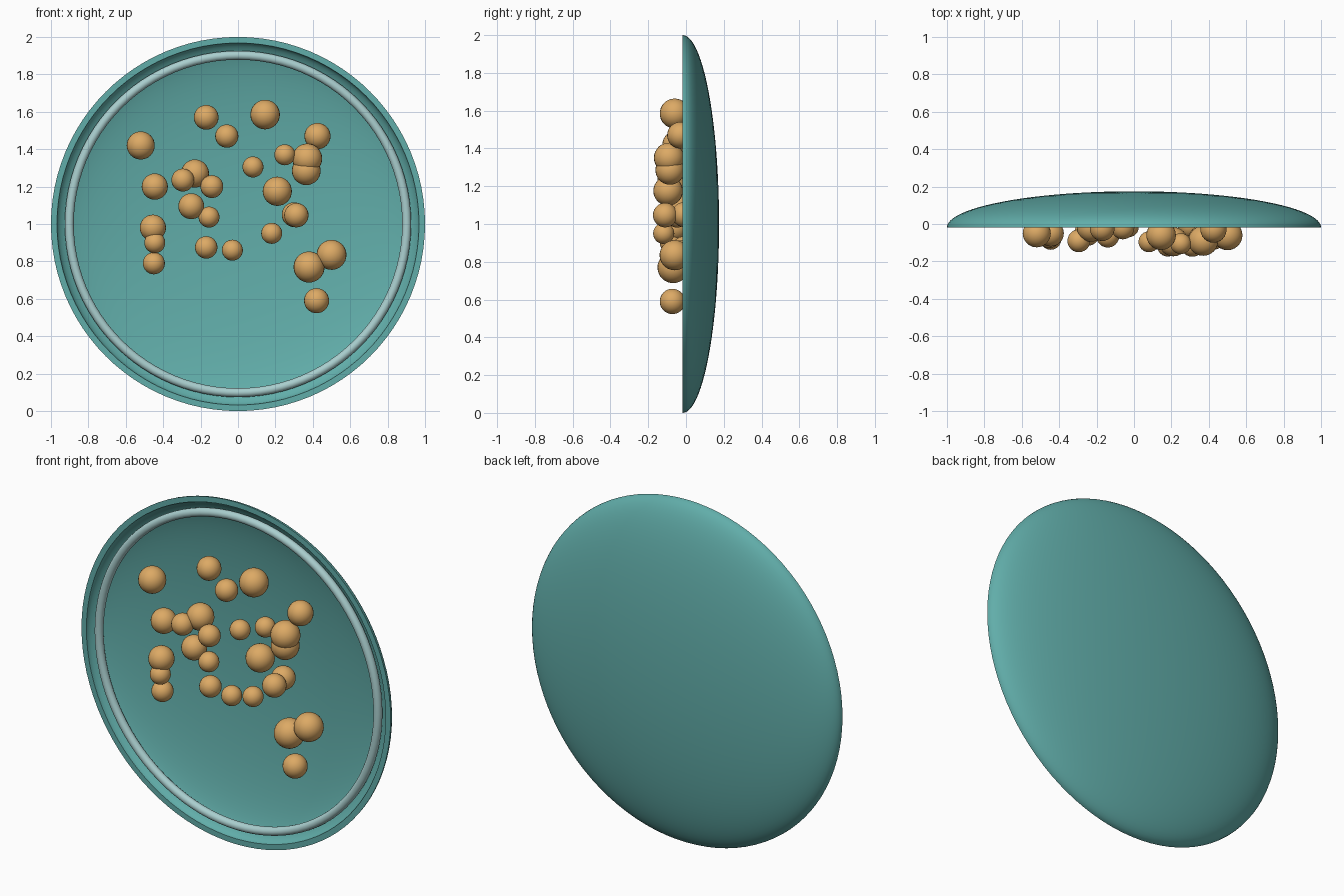
import bpy, bmesh, math
from mathutils import Matrix

if "Cube" in bpy.data.objects:
    bpy.data.objects.remove(bpy.data.objects["Cube"])

def material(name, rgb):
    m = bpy.data.materials.new(name)
    m.diffuse_color = (*rgb, 1)
    m.use_nodes = True
    m.node_tree.nodes["Principled BSDF"].inputs["Base Color"].default_value = m.diffuse_color
    return m

teal = material("teal", (0.12, 0.42, 0.40))
pale = material("pale_teal", (0.40, 0.62, 0.62))
amber = material("amber", (0.72, 0.40, 0.13))

def finish(obj, mat, angle=40):
    obj.data.materials.append(mat)
    bpy.ops.object.select_all(action='DESELECT')
    obj.select_set(True)
    bpy.context.view_layer.objects.active = obj
    bpy.ops.object.shade_smooth_by_angle(angle=math.radians(angle))

# Dish: lathed shell with an elliptical back, flat lip and concave front
RIM_Y, N, STEPS = -0.018, 96, 24

def arc(radius, depth):
    return [(radius * math.sin(t), RIM_Y + depth * math.cos(t))
            for t in (i * math.pi / 2 / STEPS for i in range(STEPS + 1))]

profile = arc(1.0, 0.193) + arc(0.968, 0.163)[::-1]
bm = bmesh.new()
verts = [bm.verts.new((r, y, 1)) for r, y in profile]
edges = [bm.edges.new(p) for p in zip(verts, verts[1:])]
bmesh.ops.spin(bm, geom=verts + edges, cent=(0, 0, 1), axis=(0, 1, 0),
               angle=2 * math.pi, steps=N)
bmesh.ops.remove_doubles(bm, verts=bm.verts, dist=1e-4)
bmesh.ops.recalc_face_normals(bm, faces=bm.faces)
mesh = bpy.data.meshes.new("dish")
bm.to_mesh(mesh)
bm.free()
dish = bpy.data.objects.new("dish", mesh)
bpy.context.collection.objects.link(dish)
finish(dish, teal)

# Ring inside the lip
bpy.ops.mesh.primitive_torus_add(location=(0, 0.005, 1), rotation=(math.pi / 2, 0, 0),
                                 major_radius=0.902, minor_radius=0.024,
                                 major_segments=96, minor_segments=16)
ring = bpy.context.object
ring.name = "inner_ring"
finish(ring, pale, 60)

# Beads: x, y, z, radius
beads = [
    (-.52, -.05, 1.42, .075), (-.17, -.025, 1.57, .066), (-.06, -.02, 1.47, .062),
    (.145, -.06, 1.585, .079), (.425, -.03, 1.47, .070), (.25, -.105, 1.37, .056),
    (.37, -.09, 1.35, .080), (.365, -.085, 1.285, .077), (.08, -.095, 1.305, .056),
    (-.23, -.02, 1.27, .075), (-.295, -.09, 1.235, .061), (-.445, -.05, 1.2, .070),
    (-.14, -.065, 1.2, .061), (-.25, -.048, 1.095, .069), (-.155, -.048, 1.037, .056),
    (.21, -.095, 1.175, .078), (.312, -.11, 1.047, .065), (.30, -.01, 1.05, .066),
    (.18, -.118, .95, .056), (-.455, -.058, .98, .070), (-.445, -.082, .90, .056),
    (-.45, -.055, .79, .059), (-.17, -.012, .875, .060), (-.03, -.015, .86, .056),
    (.38, -.068, .77, .083), (.50, -.06, .835, .080), (.42, -.072, .59, .067),
]
bm = bmesh.new()
for x, y, z, r in beads:
    bmesh.ops.create_uvsphere(bm, u_segments=24, v_segments=16, radius=r,
                              matrix=Matrix.Translation((x, y, z)))
mesh = bpy.data.meshes.new("beads")
bm.to_mesh(mesh)
bm.free()
obj = bpy.data.objects.new("beads", mesh)
bpy.context.collection.objects.link(obj)
finish(obj, amber)
